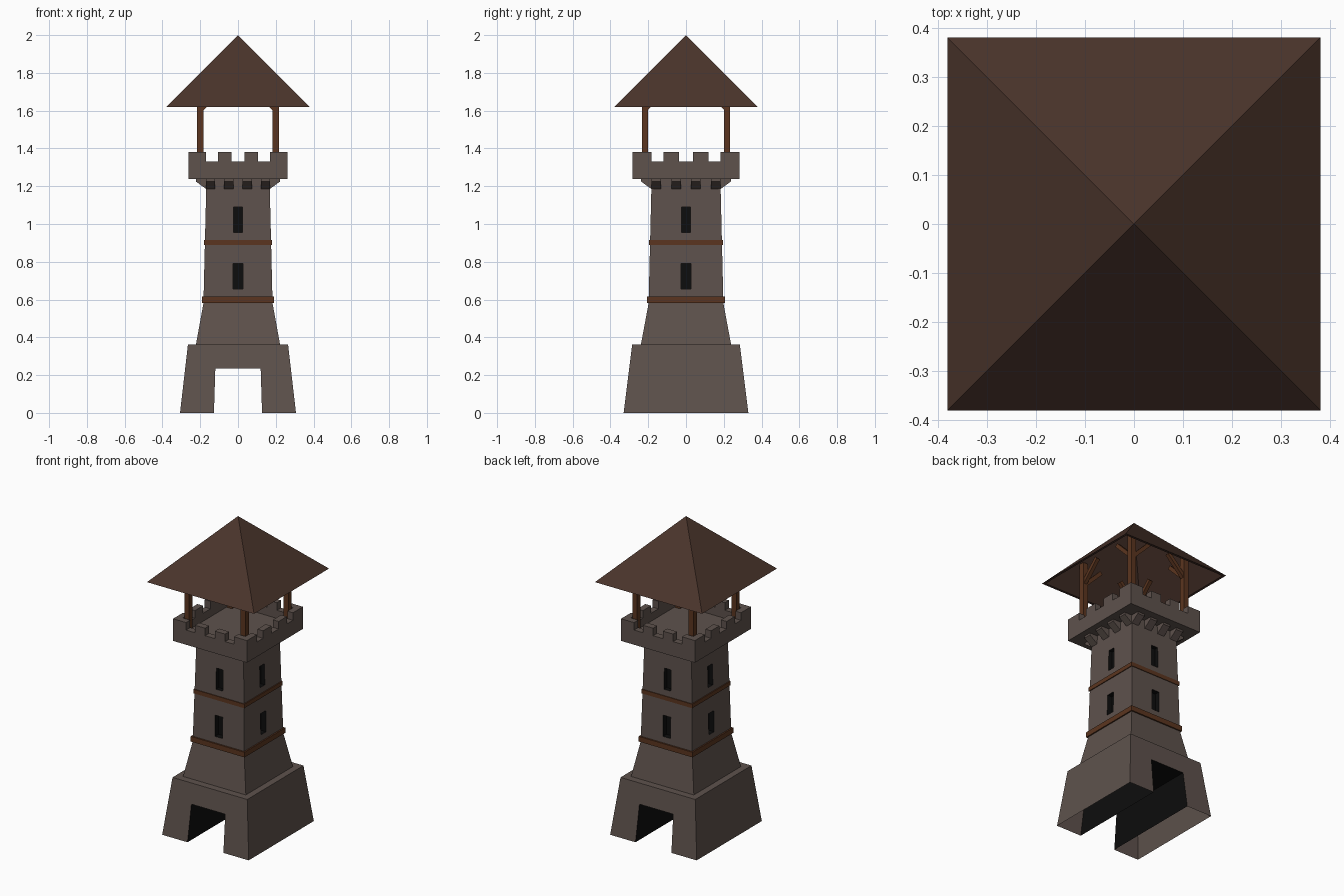
import bpy, bmesh
from mathutils import Vector, Matrix

if "Cube" in bpy.data.objects:
    bpy.data.objects.remove(bpy.data.objects["Cube"])


def mat(name, rgb):
    m = bpy.data.materials.new(name)
    m.diffuse_color = (*rgb, 1)
    m.use_nodes = True
    m.node_tree.nodes["Principled BSDF"].inputs["Base Color"].default_value = m.diffuse_color
    return m


STONE = mat("grey_brown_stone", (0.112, 0.084, 0.073))
ROOF = mat("dark_brown_shingle", (0.068, 0.034, 0.024))
WOOD = mat("red_brown_timber", (0.105, 0.036, 0.014))
BLACK = mat("dark_opening", (0.004, 0.004, 0.004))


def finish(name, bm, m):
    bmesh.ops.remove_doubles(bm, verts=bm.verts, dist=1e-5)
    bmesh.ops.recalc_face_normals(bm, faces=bm.faces)
    me = bpy.data.meshes.new(name)
    bm.to_mesh(me)
    bm.free()
    me.materials.append(m)
    ob = bpy.data.objects.new(name, me)
    bpy.context.collection.objects.link(ob)
    return ob


def stack(name, loops, m, caps=True, closed=False):
    """Skin a list of rectangles (half x, half y, z)."""
    bm = bmesh.new()
    rows = [[bm.verts.new((sx * hx, sy * hy, z))
             for sx, sy in ((-1, -1), (1, -1), (1, 1), (-1, 1))] for hx, hy, z in loops]
    pairs = list(zip(rows, rows[1:])) + ([(rows[-1], rows[0])] if closed else [])
    for a, b in pairs:
        for i in range(4):
            j = (i + 1) % 4
            bm.faces.new((a[i], a[j], b[j], b[i]))
    if caps:
        bm.faces.new(rows[0])
        bm.faces.new(rows[-1])
    return finish(name, bm, m)


def box(name, lo, hi, m):
    bm = bmesh.new()
    lo, hi = Vector(lo), Vector(hi)
    bmesh.ops.create_cube(bm, size=1, matrix=Matrix.Translation((lo + hi) / 2)
                          @ Matrix.Diagonal((*(hi - lo), 1)))
    return finish(name, bm, m)


def beam(name, p, q, w, m):
    bm = bmesh.new()
    p, q = Vector(p), Vector(q)
    rot = (q - p).to_track_quat('Z', 'Y').to_matrix().to_4x4()
    bmesh.ops.create_cube(bm, size=1, matrix=Matrix.Translation((p + q) / 2) @ rot
                          @ Matrix.Diagonal((w, w, (q - p).length, 1)))
    return finish(name, bm, m)


def cut(ob, cutter):
    """Subtract the cutter; cut faces take the cutter's colour."""
    cutter.hide_render = True
    mod = ob.modifiers.new("cut", 'BOOLEAN')
    mod.operation = 'DIFFERENCE'
    mod.solver = 'EXACT'
    mod.material_mode = 'TRANSFER'
    mod.object = cutter
    bpy.context.view_layer.objects.active = ob
    bpy.ops.object.modifier_apply(modifier=mod.name)
    bpy.data.objects.remove(cutter)


def open_bottom(ob, z):
    bm = bmesh.new()
    bm.from_mesh(ob.data)
    low = [f for f in bm.faces if all(abs(v.co.z - z) < 1e-3 for v in f.verts)]
    bmesh.ops.delete(bm, geom=low, context='FACES')
    bm.to_mesh(ob.data)
    bm.free()


# battered base with a dark passage from front to back, open underneath
base = stack("tower_base", [(0.307, 0.33, 0), (0.265, 0.285, 0.362)], STONE)
cut(base, stack("passage_cutter", [(0.129, 0.5, -0.05), (0.12, 0.5, 0.235)], BLACK))
open_bottom(base, 0)

# tapering shaft with two window slits on every side
shaft = stack("tower_shaft", [(0.224, 0.24, 0.355), (0.183, 0.198, 0.58), (0.167, 0.182, 1.24)], STONE)
for z0, z1, w in ((0.655, 0.79, 0.027), (0.955, 1.09, 0.024)):
    for s in (-1, 1):
        x0, x1 = sorted((s * 0.145, s * 0.25))
        y0, y1 = sorted((s * 0.16, s * 0.26))
        cut(shaft, box("window_cutter", (-w, y0, z0), (w, y1, z1), BLACK))
        cut(shaft, box("window_cutter", (x0, -w, z0), (x1, w, z1), BLACK))
open_bottom(shaft, 0.355)

# timber bands
for name, hx, hy, z0, z1 in (("lower_band", 0.191, 0.207, 0.582, 0.615),
                             ("upper_band", 0.181, 0.195, 0.89, 0.916)):
    ix, iy = hx - 0.02, hy - 0.02
    stack(name, [(hx, hy, z0), (hx, hy, z1), (ix, iy, z1), (ix, iy, z0)], WOOD, False, True)

# battlement: hollowed block with notches between the merlons
top = box("battlement", (-0.262, -0.284, 1.238), (0.262, 0.284, 1.38), STONE)
cut(top, box("floor_cutter", (-0.222, -0.242, 1.28), (0.222, 0.242, 1.5), STONE))
for a, b in ((-0.17, -0.107), (-0.035, 0.035), (0.107, 0.17)):
    cut(top, box("notch_cutter", (a, -0.5, 1.332), (b, 0.5, 1.5), STONE))
for a, b in ((-0.183, -0.12), (-0.037, 0.037), (0.12, 0.183)):
    cut(top, box("notch_cutter", (-0.5, a, 1.332), (0.5, b, 1.5), STONE))


# wedge corbels under the battlement
def corbel(axis, s, wall, c):
    bm = bmesh.new()
    prof = ((-0.01, 1.185), (0.0, 1.185), (0.055, 1.225), (0.055, 1.24), (-0.01, 1.24))
    ends = []
    for t in (c - 0.025, c + 0.025):
        pts = [(s * (wall + d), z) for d, z in prof]
        ends.append([bm.verts.new((p, t, z) if axis == 'x' else (t, p, z)) for p, z in pts])
    n = len(prof)
    for e in ends:
        bm.faces.new(e)
    for i in range(n):
        j = (i + 1) % n
        bm.faces.new((ends[0][i], ends[0][j], ends[1][j], ends[1][i]))
    finish("corbel", bm, STONE)


for s in (-1, 1):
    for k in (-1.5, -0.5, 0.5, 1.5):
        corbel('x', s, 0.168, k * 0.105)
        corbel('y', s, 0.183, k * 0.097)

# roof posts, each with two diagonal braces
for sx in (-1, 1):
    for sy in (-1, 1):
        x, y = sx * 0.2, sy * 0.217
        box("roof_post", (x - 0.017, y - 0.017, 1.275), (x + 0.017, y + 0.017, 1.745), WOOD)
        beam("brace_across", (x, y, 1.602), (x - sx * 0.125, y, 1.727), 0.024, WOOD)
        beam("brace_along", (x, y, 1.607), (x, y - sy * 0.125, 1.732), 0.024, WOOD)

# hollow pyramid roof
stack("roof", [(0, 0, 2.0), (0.38, 0.38, 1.62), (0.365, 0.365, 1.62), (0, 0, 1.985)], ROOF, caps=False)
